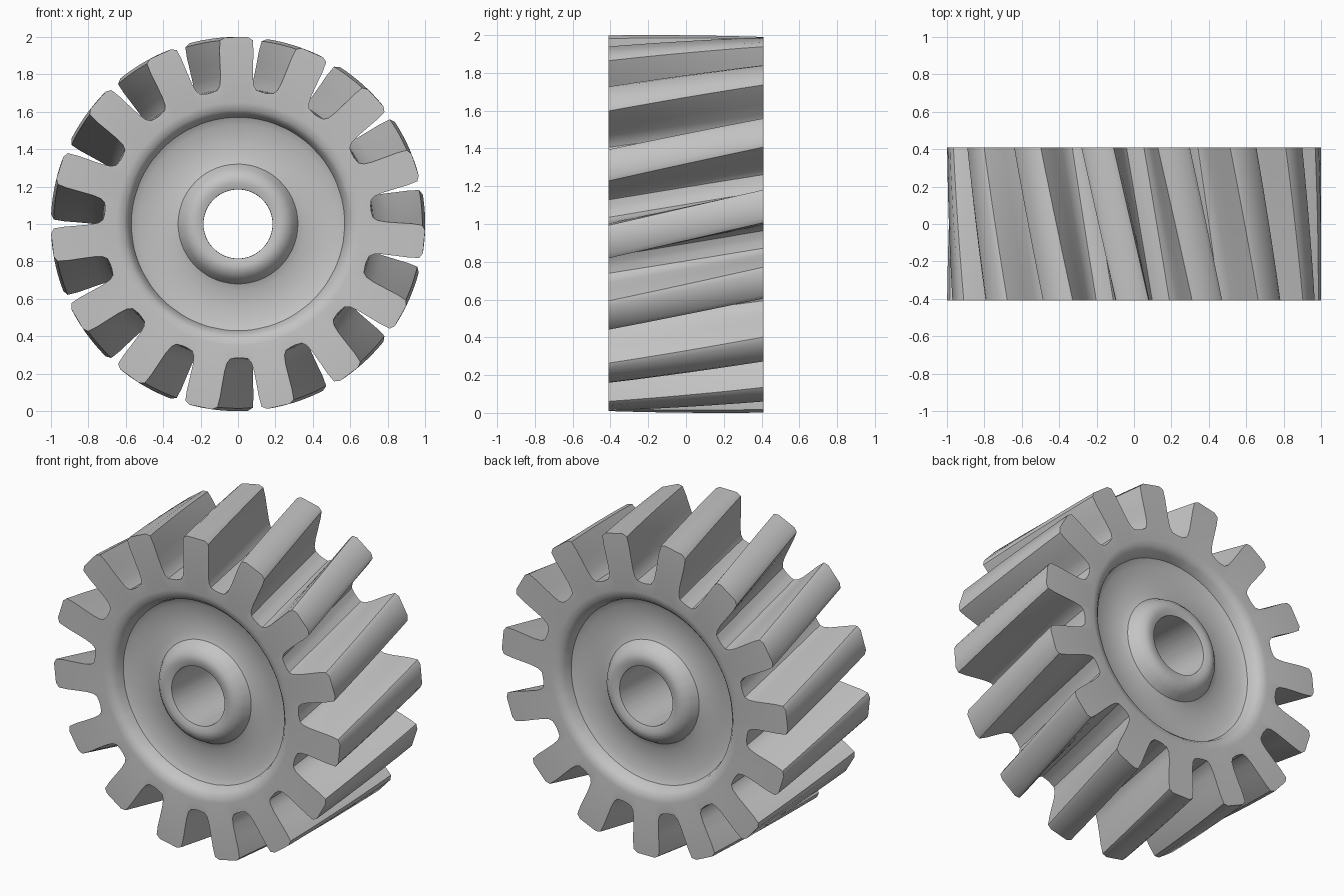
import bpy, bmesh
from math import cos, sin, radians

cube = bpy.data.objects.get("Cube")
if cube:
    bpy.data.objects.remove(cube, do_unlink=True)

TEETH = 15
HALF_WIDTH = 0.41
HALF_TWIST = radians(5.5)
SLICES = 6

# One flank of a tooth, root to tip: (degrees from tooth centre, radius)
FLANK = [(11, 0.715), (8.3, 0.722), (7, 0.745), (6.3, 0.79), (5.9, 0.86),
         (5.6, 0.93), (5.1, 0.985), (3.5, 1.0)]

# Side face from rim to bore: (radius, depth below the side face)
FACE = [(0.65, 0), (0.61, 0.008), (0.585, 0.035), (0.57, 0.08), (0.53, 0.1),
        (0.36, 0.1), (0.32, 0.085), (0.295, 0.04), (0.26, 0.006), (0.22, 0),
        (0.185, 0.012)]

# Full toothed outline as (angle, radius)
tooth = [(-a, r) for a, r in FLANK] + [(a, r) for a, r in reversed(FLANK)]
outline = [(radians(a + k * 360 / TEETH), r) for k in range(TEETH) for a, r in tooth]

bm = bmesh.new()


def ring(y, side, radius=None):
    """Add one loop of vertices, turned along the helix."""
    turn = HALF_TWIST * side
    return [bm.verts.new(((radius or r) * cos(a + turn), y,
                          1 + (radius or r) * sin(a + turn))) for a, r in outline]


def bridge(first, second):
    n = len(first)
    for i in range(n):
        j = (i + 1) % n
        bm.faces.new((first[i], first[j], second[j], second[i]))


# Helical teeth, back face, bore and front face as one closed sweep of loops
rings = []
for s in range(SLICES + 1):
    side = 2 * s / SLICES - 1
    rings.append(ring(side * HALF_WIDTH, side))
rings += [ring(HALF_WIDTH - d, 1, r) for r, d in FACE]
rings += [ring(d - HALF_WIDTH, -1, r) for r, d in reversed(FACE)]
for i, loop in enumerate(rings):
    bridge(loop, rings[(i + 1) % len(rings)])
bmesh.ops.recalc_face_normals(bm, faces=bm.faces[:])

mesh = bpy.data.meshes.new("helical_gear")
bm.to_mesh(mesh)
bm.free()
gear = bpy.data.objects.new("helical_gear", mesh)
bpy.context.collection.objects.link(gear)

# Plain grey metal
grey = bpy.data.materials.new("light_grey")
grey.use_nodes = True
colour = (0.55, 0.55, 0.55, 1)
grey.diffuse_color = colour
grey.node_tree.nodes["Principled BSDF"].inputs["Base Color"].default_value = colour
mesh.materials.append(grey)

bpy.ops.object.select_all(action="DESELECT")
gear.select_set(True)
bpy.context.view_layer.objects.active = gear
bpy.ops.object.shade_smooth_by_angle(angle=radians(40))
